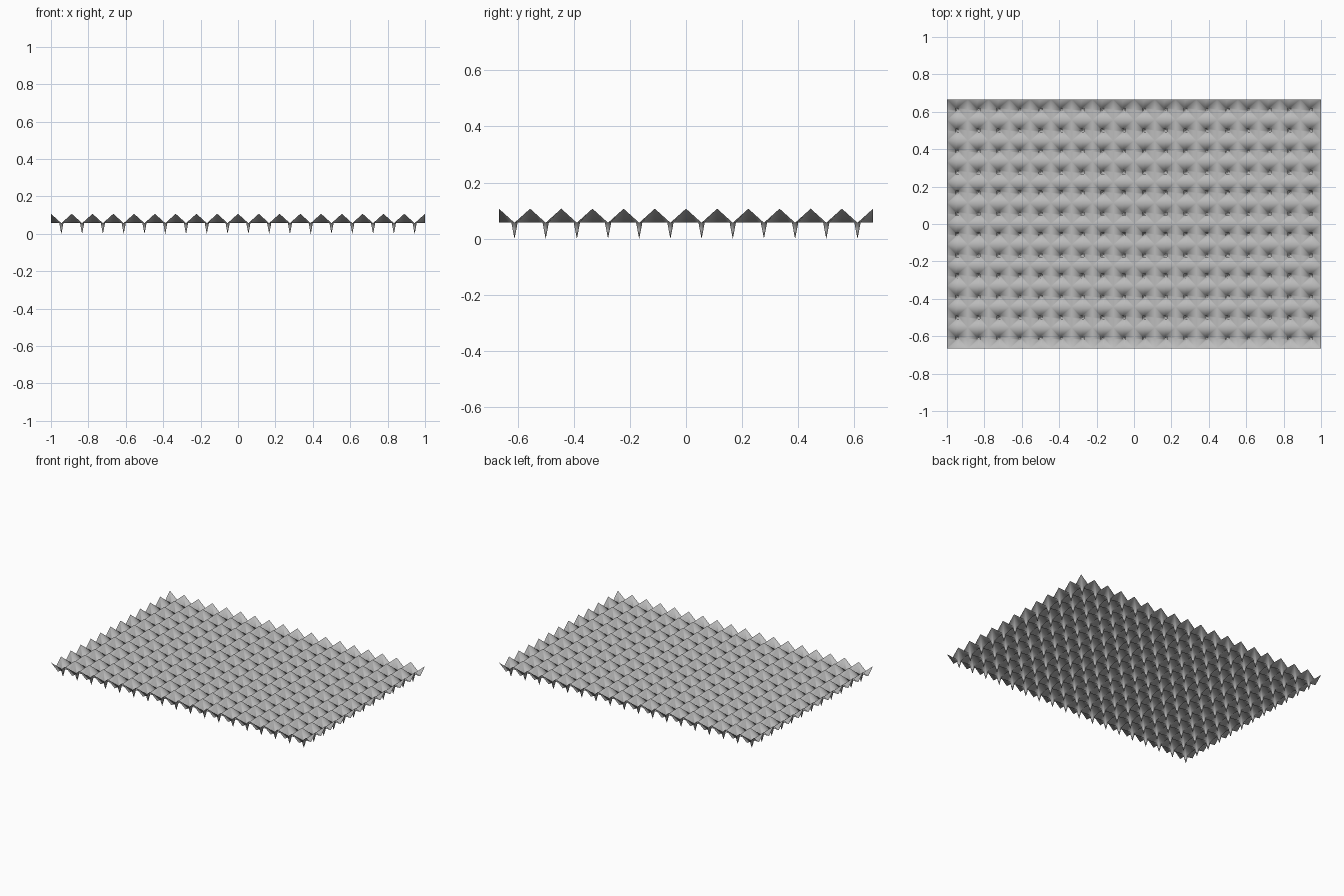
import bpy, bmesh

cube = bpy.data.objects.get("Cube")
if cube:
    bpy.data.objects.remove(cube, do_unlink=True)

# One grey material
grey = bpy.data.materials.new("mid grey")
grey.use_nodes = True
color = (0.5, 0.5, 0.5, 1)
grey.diffuse_color = color
grey.node_tree.nodes["Principled BSDF"].inputs["Base Color"].default_value = color

COLS, ROWS = 18, 12
CELL = 2 / COLS
PEAK, VALLEY = 0.107, 0.057
RING = [(1, 1), (0, 1), (-1, 1), (-1, 0), (-1, -1), (0, -1), (1, -1), (1, 0)]


def square_ring(bm, cx, cy, half, z, corner_z=None):
    """Eight points around a square; corners may sit at another height."""
    corner_z = z if corner_z is None else corner_z
    return [bm.verts.new((cx + dx * half, cy + dy * half,
                          corner_z if dx and dy else z)) for dx, dy in RING]


def add_cell(bm, cx, cy):
    """Four peak quarters sloping to a hollow spike in the middle."""
    rings = [square_ring(bm, cx, cy, CELL / 2, VALLEY, PEAK),
             square_ring(bm, cx, cy, 0.011, VALLEY),
             square_ring(bm, cx, cy, 0.006, 0.03)]
    for outer, inner in zip(rings, rings[1:]):
        for i in range(8):
            j = (i + 1) % 8
            bm.faces.new((outer[i], outer[j], inner[j], inner[i]))
    tip = bm.verts.new((cx, cy, 0))
    for i in range(8):
        bm.faces.new((rings[-1][i], rings[-1][(i + 1) % 8], tip))


# Open sheet of repeated cells
bm = bmesh.new()
for col in range(COLS):
    for row in range(ROWS):
        add_cell(bm, (col + 0.5 - COLS / 2) * CELL, (row + 0.5 - ROWS / 2) * CELL)
bmesh.ops.remove_doubles(bm, verts=bm.verts, dist=0.0005)
mesh = bpy.data.meshes.new("spiked_sheet")
bm.to_mesh(mesh)
bm.free()
mesh.materials.append(grey)
mesh.shade_smooth()
sheet = bpy.data.objects.new("spiked_sheet", mesh)
bpy.context.collection.objects.link(sheet)
